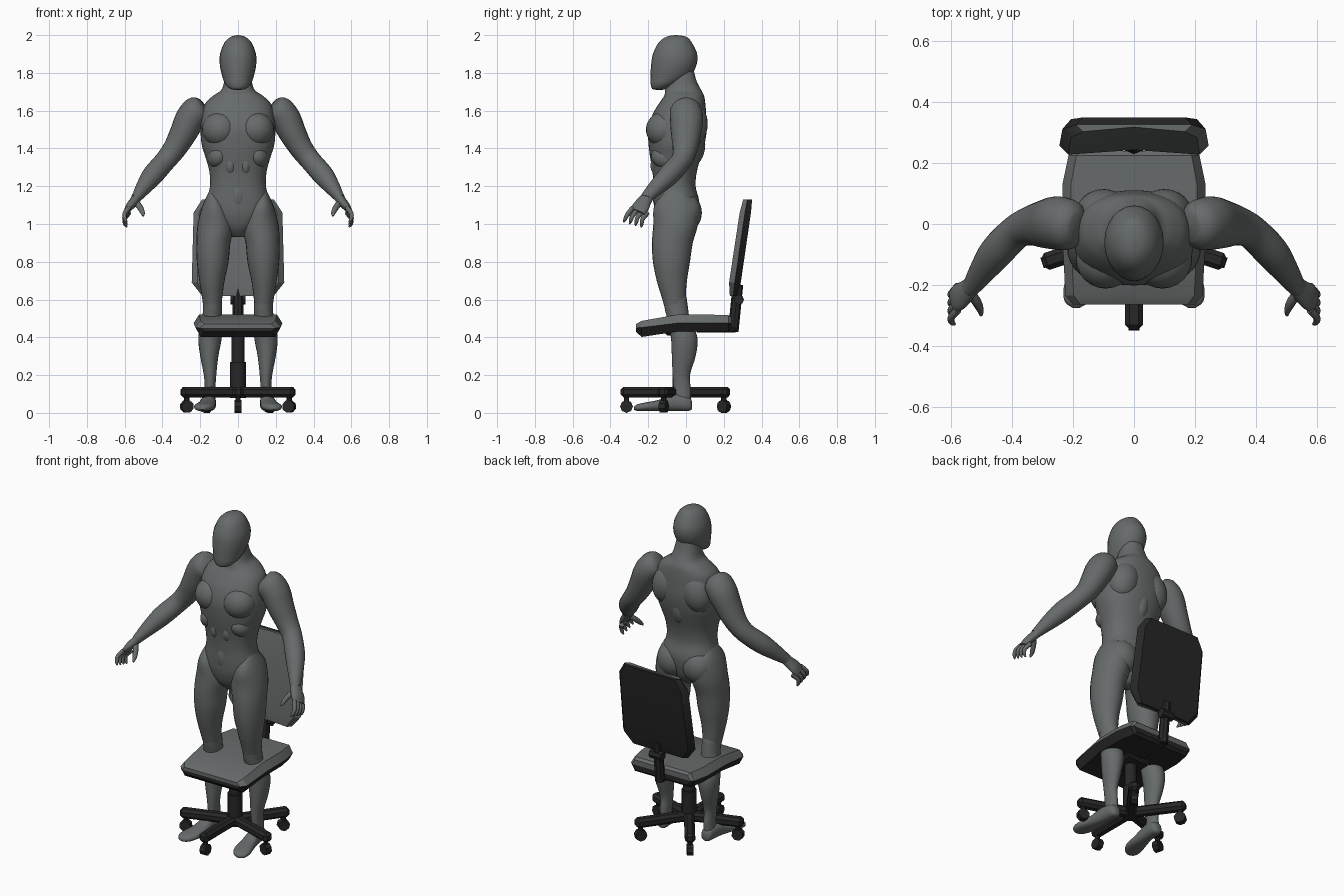
import bpy, bmesh
from math import cos, sin, pi, radians
from mathutils import Vector, Matrix

cube = bpy.data.objects.get("Cube")
if cube:
    bpy.data.objects.remove(cube)


def material(name, color):
    m = bpy.data.materials.new(name)
    m.use_nodes = True
    m.diffuse_color = (*color, 1)
    m.node_tree.nodes["Principled BSDF"].inputs["Base Color"].default_value = (*color, 1)
    return m


GREY = material("slate grey", (.135, .145, .145))
BLACK = material("soft black", (.02, .02, .02))
X, Y, Z = Vector((1, 0, 0)), Vector((0, 1, 0)), Vector((0, 0, 1))


def finish(name, bm, mats, angle=40):
    bmesh.ops.recalc_face_normals(bm, faces=bm.faces)
    mesh = bpy.data.meshes.new(name)
    bm.to_mesh(mesh)
    bm.free()
    for m in mats:
        mesh.materials.append(m)
    for p in mesh.polygons:
        p.use_smooth = True
    mesh.set_sharp_from_angle(angle=radians(angle))
    obj = bpy.data.objects.new(name, mesh)
    bpy.context.collection.objects.link(obj)
    return obj


def smooth_rows(rows, steps):
    """Catmull-Rom interpolation of equal-length tuples."""
    out = []
    for i in range(len(rows) - 1):
        a, b, c, d = (rows[max(i - 1, 0)], rows[i], rows[i + 1], rows[min(i + 2, len(rows) - 1)])
        for k in range(steps):
            t = k / steps
            out.append([q + .5 * t * (r - p + t * (2 * p - 5 * q + 4 * r - s + t * (3 * (q - r) + s - p)))
                        for p, q, r, s in zip(a, b, c, d)])
    return out + [list(rows[-1])]


def loft(name, rows, axes=None, sides=24, steps=4, power=2, flip=1):
    """Skin rings of (x, y, z, radius, radius); axes=None keeps rings square to the path."""
    rows = smooth_rows(rows, steps)
    pts = [Vector(r[:3]) for r in rows]
    bm, rings = bmesh.new(), []
    for i, r in enumerate(rows):
        if axes:
            u, v = axes
        else:
            d = (pts[min(i + 1, len(pts) - 1)] - pts[max(i - 1, 0)]).normalized()
            u = d.cross(Y).normalized()
            v = d.cross(u)
        ring = []
        for k in range(sides):
            c, s = cos(2 * pi * k / sides), sin(2 * pi * k / sides)
            e = 1 / (abs(c) ** power + abs(s) ** power) ** (1 / power)
            p = pts[i] + u * (c * e * max(r[3], .003)) + v * (s * e * max(r[4], .003))
            ring.append(bm.verts.new((p.x * flip, p.y, p.z)))
        rings.append(ring)
    for a, b in zip(rings, rings[1:]):
        for k in range(sides):
            j = (k + 1) % sides
            bm.faces.new((a[k], a[j], b[j], b[k]))
    bm.faces.new(rings[0])
    bm.faces.new(rings[-1])
    return finish(name, bm, [GREY], 50)


def ellipsoid(name, at, radii, turn=0):
    bm = bmesh.new()
    mat = Matrix.Translation(at) @ Matrix.Rotation(turn, 4, 'Y') @ Matrix.Diagonal((*radii, 1))
    bmesh.ops.create_uvsphere(bm, u_segments=24, v_segments=16, radius=1, matrix=mat)
    return finish(name, bm, [GREY])


def box(name, at, size, mat, turn=0, bevel=.01):
    bm = bmesh.new()
    bmesh.ops.create_cube(bm, size=1, matrix=Matrix.Translation(at) @ Matrix.Rotation(turn, 4, 'Z')
                          @ Matrix.Diagonal((*size, 1)))
    bmesh.ops.bevel(bm, geom=bm.edges[:], offset=bevel, segments=1, affect='EDGES')
    return finish(name, bm, [mat], 30)


def rod(name, a, b, r1, r2, mat, sides=8):
    a, b = Vector(a), Vector(b)
    bm = bmesh.new()
    turn = Z.rotation_difference(b - a).to_matrix().to_4x4()
    bmesh.ops.create_cone(bm, cap_ends=True, segments=sides, radius1=r1, radius2=r2,
                          depth=(b - a).length, matrix=Matrix.Translation((a + b) / 2) @ turn)
    return finish(name, bm, [mat], 30)


# Head, neck and torso
loft("head", [(0, -.055, 2, .005, .008), (0, -.052, 1.99, .04, .055), (0, -.057, 1.96, .072, .088),
              (0, -.058, 1.9, .095, .117), (0, -.065, 1.84, .096, .12), (0, -.084, 1.78, .083, .104),
              (0, -.116, 1.74, .067, .071), (0, -.14, 1.715, .04, .038), (0, -.14, 1.71, .01, .01)], (X, Y))
loft("torso", [(0, -.035, 1.84, .06, .07), (0, -.02, 1.76, .072, .075), (0, -.015, 1.71, .088, .095),
               (0, -.01, 1.68, .13, .105), (0, -.02, 1.64, .172, .122), (0, -.035, 1.58, .19, .142),
               (0, -.045, 1.5, .198, .155), (0, -.05, 1.42, .192, .148), (0, -.055, 1.36, .174, .136),
               (0, -.06, 1.28, .152, .118), (0, -.06, 1.2, .148, .111), (0, -.05, 1.12, .164, .12),
               (0, -.05, 1.05, .15, .114), (0, -.05, .98, .09, .09), (0, -.05, .93, .03, .045)],
     (X, Y), sides=40, power=2.3)
ellipsoid("abdomen_plate", (0, -.115, 1.15), (.055, .062, .1))
ellipsoid("lower_back_plate", (0, .0, 1.42), (.07, .102, .13))

for side, f in (("left", 1), ("right", -1)):
    # Chest, belly, back and hip masses
    ellipsoid(side + "_chest", (f * .093, -.115, 1.5), (.098, .097, .095), f * .2)
    ellipsoid(side + "_rib", (f * .1, -.1, 1.36), (.06, .085, .07), f * -.5)
    ellipsoid(side + "_belly", (f * .04, -.12, 1.31), (.04, .068, .07))
    ellipsoid(side + "_shoulder_blade", (f * .1, .03, 1.53), (.09, .085, .12), f * -.25)
    ellipsoid(side + "_buttock", (f * .085, .0, 1.06), (.095, .084, .1))

    # Thigh shell overlapping the lower leg at the knee
    loft(side + "_thigh", [(.135, -.06, 1.18, .015, .04), (.125, -.055, 1.1, .062, .112),
                           (.118, -.055, 1, .096, .118), (.13, -.072, .9, .09, .108),
                           (.134, -.077, .8, .084, .098), (.138, -.075, .7, .067, .08),
                           (.137, -.066, .62, .055, .065), (.136, -.06, .575, .049, .058)],
         (X, Y), flip=f)
    loft(side + "_lower_leg", [(.136, -.062, .66, .03, .04), (.136, -.06, .62, .048, .06),
                               (.135, -.052, .56, .05, .062), (.138, -.04, .5, .052, .06),
                               (.148, -.01, .4, .062, .07), (.152, -.012, .3, .048, .063),
                               (.148, -.025, .2, .033, .046), (.148, -.02, .12, .028, .046),
                               (.15, -.02, .05, .03, .045)], (X, Y), flip=f)
    loft(side + "_foot", [(.15, .032, .04, .015, .018), (.15, .015, .047, .033, .036),
                          (.155, -.06, .055, .038, .044), (.165, -.14, .04, .046, .03),
                          (.178, -.21, .033, .053, .023), (.187, -.255, .028, .04, .018),
                          (.19, -.275, .025, .012, .008)], (X, Z), power=2.4, flip=f)

    # Arm, palm, fingers and thumb
    loft(side + "_arm", [(.185, -.01, 1.63, .045, .05), (.208, -.005, 1.61, .076, .08),
                         (.25, .003, 1.56, .08, .088), (.29, 0, 1.48, .072, .08),
                         (.335, -.005, 1.4, .062, .066), (.385, -.025, 1.335, .056, .056),
                         (.45, -.09, 1.26, .056, .056), (.495, -.15, 1.2, .044, .045),
                         (.53, -.2, 1.15, .03, .034), (.54, -.21, 1.135, .027, .032)], flip=f)
    loft(side + "_palm", [(.525, -.195, 1.155, .024, .03), (.55, -.22, 1.12, .025, .038),
                          (.575, -.24, 1.09, .021, .045), (.593, -.255, 1.065, .012, .04)], flip=f, sides=16)
    for i, finger in enumerate(("index", "middle", "ring", "little")):
        y, z = -.282 + .026 * i, 1.085 - .009 * i
        loft(f"{side}_{finger}_finger", [(.578, y, z, .013, .013), (.6, y - .025, z - .03, .012, .012),
                                         (.598, y - .04 + .003 * i, z - .058, .01, .01),
                                         (.588, y - .047 + .005 * i, z - .075, .004, .004)],
             sides=10, steps=3, flip=f)
    loft(side + "_thumb", [(.545, -.215, 1.12, .016, .016), (.52, -.25, 1.09, .016, .016),
                           (.505, -.28, 1.06, .012, .012), (.502, -.3, 1.042, .005, .005)],
         sides=10, steps=3, flip=f)


def cushion(name, rows, place, dip):
    """Rows of (half width, along, seam, padding, shell): grey padding over a black shell."""
    bm, rings = bmesh.new(), []
    for w, s, mid, top, low in rows:
        prof = [(-w, 0), (-.88 * w, top), (0, top - dip), (.88 * w, top), (w, 0), (.88 * w, -low), (-.88 * w, -low)]
        rings.append([bm.verts.new(place(x, s, mid, h)) for x, h in prof])
    for a, b in zip(rings, rings[1:]):
        for k in range(7):
            j = (k + 1) % 7
            bm.faces.new((a[k], a[j], b[j], b[k])).material_index = int(k > 3)
    for r in (rings[0], rings[-1]):
        bm.faces.new(r[:5])
        bm.faces.new(r[4:] + r[:1]).material_index = 1
    return finish(name, bm, [GREY, BLACK], 30)


# Chair seat and backrest
cushion("seat", [(.2, -.265, .45, .02, .02), (.225, -.235, .452, .035, .05), (.235, -.05, .475, .045, .045),
                 (.235, .13, .475, .045, .045), (.215, .225, .475, .043, .045), (.2, .24, .475, .03, .03)],
        lambda x, s, m, h: (x, s, m + h), 0)
cushion("backrest", [(.19, .62, .25, .018, .02), (.245, .69, .258, .03, .032), (.235, 1.06, .312, .028, .032),
                     (.19, 1.13, .325, .022, .025)], lambda x, s, m, h: (x, m - h, s), .015)

# Bracket joining seat and backrest
box("bracket_arm", (0, .16, .44), (.06, .22, .03), BLACK)
rod("bracket_post", (0, .25, .43), (0, .275, .68), .028, .028, BLACK)
rod("bracket_knob", (-.04, .28, .6), (.04, .28, .6), .027, .027, BLACK)

# Column and five-legged base with casters
hub = Vector((0, -.03, 0))
rod("lower_column", hub + Z * .08, hub + Z * .27, .042, .042, BLACK, 12)
rod("upper_column", hub + Z * .27, hub + Z * .44, .034, .034, BLACK, 12)
box("seat_mount", hub + Z * .425, (.16, .16, .03), BLACK)
for i in range(5):
    turn = radians(-90 + 72 * i)
    out, across = Vector((cos(turn), sin(turn), 0)), Vector((-sin(turn), cos(turn), 0))
    box(f"base_leg_{i + 1}", hub + out * .158 + Z * .11, (.316, .058, .056), BLACK, turn, .015)
    axle = hub + out * .285 + Z * .034
    rod(f"caster_{i + 1}", axle - across * .018, axle + across * .018, .034, .034, BLACK)
    rod(f"caster_stem_{i + 1}", axle, axle + Z * .06, .014, .014, BLACK)
